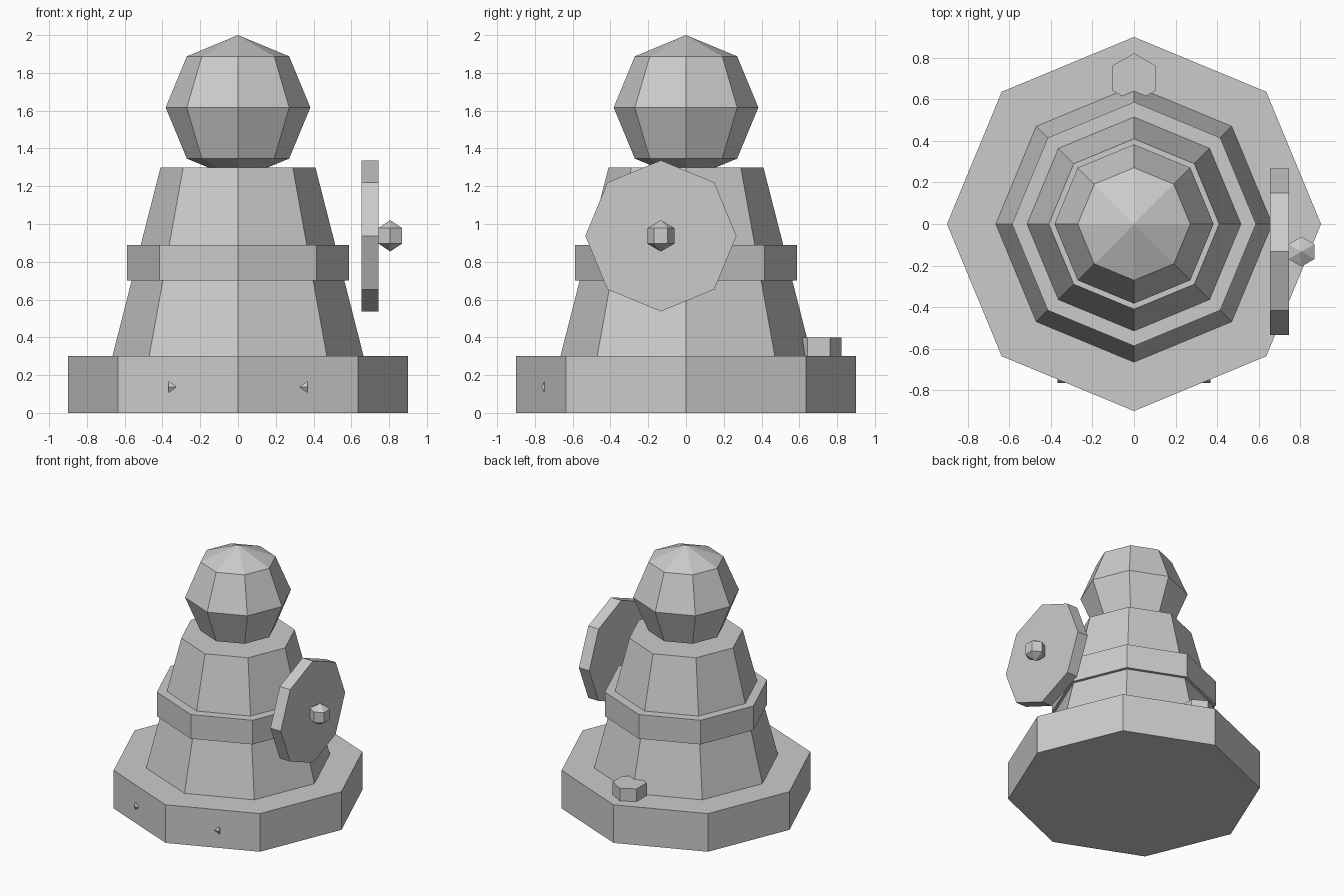
import bpy, bmesh
from math import sin, cos, pi
from mathutils import Matrix

if "Cube" in bpy.data.objects:
    bpy.data.objects.remove(bpy.data.objects["Cube"])


def lathe(name, profile, sides, centre=(0, 0, 0), turn=0.0, rot=None):
    """Faceted solid from (radius, height) points; radius 0 makes a tip."""
    bm = bmesh.new()
    rings = []
    for r, h in profile:
        if r == 0:
            rings.append([bm.verts.new((0, 0, h))] * sides)
        else:
            rings.append([bm.verts.new((r * cos(turn + 2 * pi * i / sides),
                                        r * sin(turn + 2 * pi * i / sides), h))
                          for i in range(sides)])
    for lo, hi in zip(rings, rings[1:]):
        for i in range(sides):
            j = (i + 1) % sides
            quad = [lo[i], lo[j], hi[j], hi[i]]
            bm.faces.new(list(dict.fromkeys(quad)))
    for (r, _), ring in ((profile[0], rings[0]), (profile[-1], rings[-1])):
        if r:
            bm.faces.new(ring)
    bmesh.ops.recalc_face_normals(bm, faces=bm.faces)
    m = Matrix.Translation(centre)
    bm.transform(m @ rot if rot else m)
    me = bpy.data.meshes.new(name)
    bm.to_mesh(me)
    bm.free()
    ob = bpy.data.objects.new(name, me)
    bpy.context.collection.objects.link(ob)
    return ob


def ball(radius, rings):
    pts = [(radius * sin(pi * k / rings), -radius * cos(pi * k / rings))
           for k in range(1, rings)]
    return [(0, -radius)] + pts + [(0, radius)]


to_x = Matrix.Rotation(pi / 2, 4, 'Y')

# Octagonal pedestal, tapered body, belt and head
lathe("base", [(0.9, 0), (0.9, 0.3)], 8)
lathe("body", [(0.665, 0.3), (0.41, 1.3)], 8)
lathe("belt", [(0.587, 0.7), (0.587, 0.89)], 8)
lathe("head", ball(0.383, 4), 8, (0, 0, 1.617))

# Round shield on the right with a small boss
lathe("shield", [(0.4, -0.045), (0.4, 0.045)], 8, (0.7, -0.133, 0.937), rot=to_x)
lathe("shield_boss", ball(0.083, 3), 6, (0.806, -0.133, 0.937), turn=pi / 2)

# Hexagonal stud on the back of the pedestal
lathe("back_stud", [(0.12, 0.3), (0.12, 0.4)], 6, (0, 0.702, 0), turn=pi / 2)

# Bar inside the pedestal whose ends poke through the front faces
lathe("front_bar", [(0.04, -0.367), (0.04, 0.367)], 6, (0, -0.725, 0.137),
      turn=pi / 2, rot=to_x)
